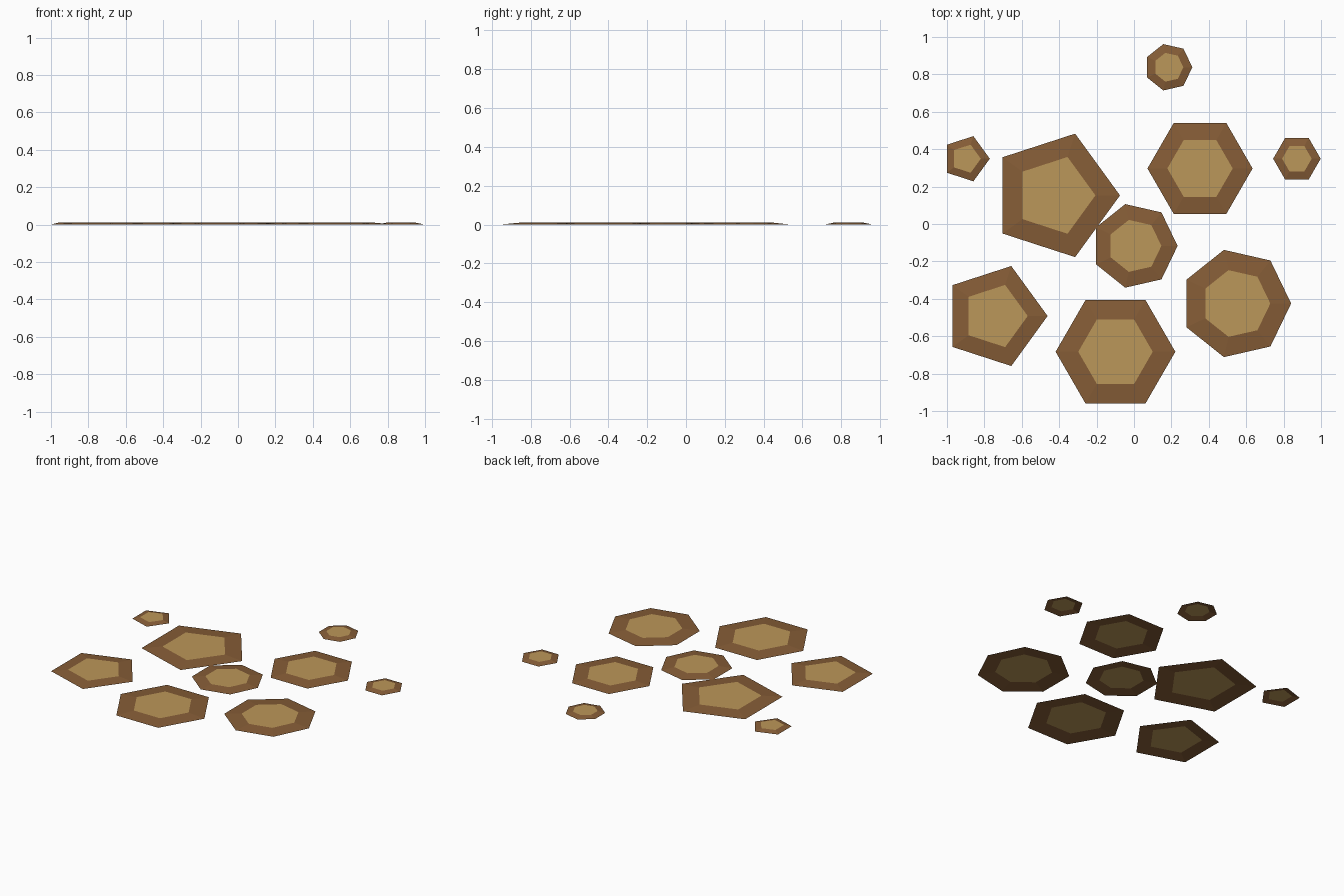
import bpy, bmesh
from math import cos, sin, tau

if "Cube" in bpy.data.objects:
    bpy.data.objects.remove(bpy.data.objects["Cube"])

HEIGHT = 0.01      # rise of the inner plate above the rim's outer edge
INNER = 0.622      # inner plate radius relative to the outer radius


def material(name, rgb):
    m = bpy.data.materials.new(name)
    m.diffuse_color = (*rgb, 1)
    m.use_nodes = True
    m.node_tree.nodes["Principled BSDF"].inputs["Base Color"].default_value = m.diffuse_color
    return m


RIM = material("dark_brown", (0.24, 0.11, 0.038))
PLATE = material("tan", (0.50, 0.31, 0.10))


def patch(name, sides, x, y, radius):
    """Open polygon shell: gently sloping rim around a raised flat plate."""
    bm = bmesh.new()

    def ring(r, z):
        return [bm.verts.new((r * cos(tau * i / sides), r * sin(tau * i / sides), z))
                for i in range(sides)]

    outer, inner = ring(radius, 0), ring(radius * INNER, HEIGHT)
    for i in range(sides):
        j = (i + 1) % sides
        bm.faces.new((outer[i], outer[j], inner[j], inner[i]))
    bm.faces.new(inner).material_index = 1
    mesh = bpy.data.meshes.new(name)
    bm.to_mesh(mesh)
    bm.free()
    mesh.materials.append(RIM)
    mesh.materials.append(PLATE)
    obj = bpy.data.objects.new(name, mesh)
    obj.location = (x, y, 0)
    bpy.context.collection.objects.link(obj)


# Large patches
patch("large_pentagon_patch", 5, -0.422, 0.153, 0.347)
patch("large_hexagon_patch", 6, 0.353, 0.297, 0.281)
patch("centre_heptagon_patch", 7, 0.004, -0.117, 0.229)
patch("left_pentagon_patch", 5, -0.743, -0.492, 0.281)
patch("front_hexagon_patch", 6, -0.099, -0.683, 0.320)
patch("right_heptagon_patch", 7, 0.546, -0.425, 0.294)

# Small outlying patches
patch("small_pentagon_patch", 5, -0.898, 0.349, 0.127)
patch("small_hexagon_patch", 6, 0.871, 0.349, 0.127)
patch("small_heptagon_patch", 7, 0.185, 0.838, 0.127)
